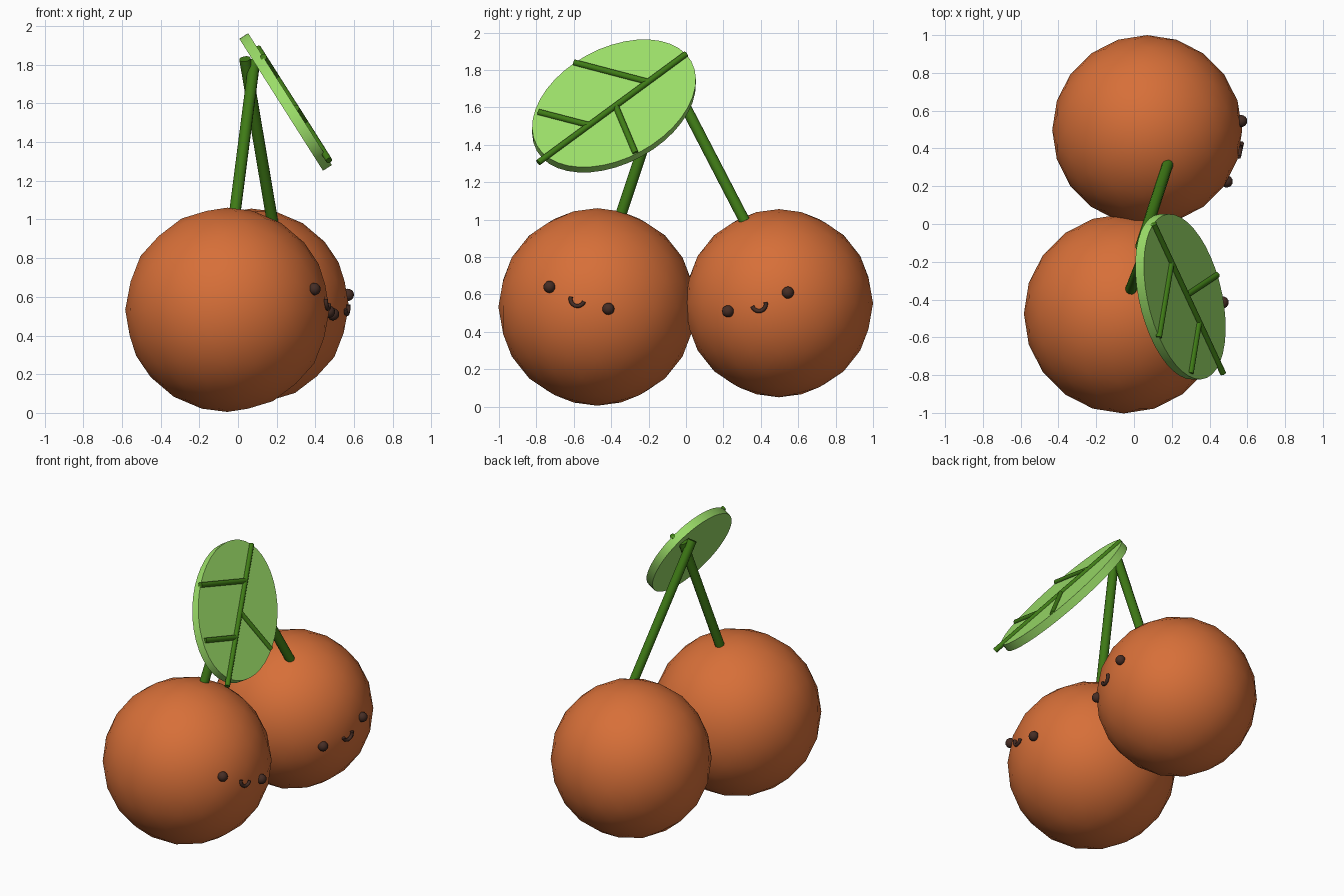
import bpy, math
from mathutils import Vector, Matrix

if "Cube" in bpy.data.objects:
    bpy.data.objects.remove(bpy.data.objects["Cube"])


def material(name, rgb):
    m = bpy.data.materials.new(name)
    m.diffuse_color = (*rgb, 1)
    m.use_nodes = True
    m.node_tree.nodes["Principled BSDF"].inputs["Base Color"].default_value = m.diffuse_color
    return m


ORANGE = material("fruit skin", (0.68, 0.16, 0.04))
LEAF = material("leaf green", (0.33, 0.73, 0.14))
STEM = material("stem green", (0.05, 0.20, 0.008))
BROWN = material("face brown", (0.06, 0.026, 0.018))


def finish(name, mat):
    o = bpy.context.object
    o.name = name
    o.data.materials.append(mat)
    bpy.ops.object.shade_smooth_by_angle(angle=math.radians(40))
    return o


def rod(name, a, b, radius, sides=12):
    """Cylinder running from a to b."""
    a, b = Vector(a), Vector(b)
    d = b - a
    bpy.ops.mesh.primitive_cylinder_add(
        vertices=sides, radius=radius, depth=d.length, location=(a + b) / 2,
        rotation=d.to_track_quat('Z', 'Y').to_euler())
    return finish(name, STEM)


def on_fruit(centre, radius, y, z):
    """Point on the +x side of a fruit at the given y and z."""
    dy, dz = y - centre[1], z - centre[2]
    return Vector((centre[0] + math.sqrt(radius**2 - dy * dy - dz * dz), y, z))


def cherry(name, centre, radius, eyes, mouth, roll):
    # round fruit
    bpy.ops.mesh.primitive_ico_sphere_add(subdivisions=3, radius=radius, location=centre)
    finish(name + "_fruit", ORANGE)
    # bead eyes
    for i, (y, z) in enumerate(eyes):
        bpy.ops.mesh.primitive_uv_sphere_add(
            segments=16, ring_count=10, radius=0.032,
            location=on_fruit(centre, radius, y, z))
        finish(f"{name}_eye_{i + 1}", BROWN)
    # smile: half ring lying on the skin
    curve = bpy.data.curves.new(name + "_smile", 'CURVE')
    curve.dimensions = '3D'
    curve.bevel_depth = 0.011
    curve.bevel_resolution = 2
    curve.use_fill_caps = True
    n = 13
    spline = curve.splines.new('POLY')
    spline.points.add(n - 1)
    for i, p in enumerate(spline.points):
        t = math.pi + math.pi * i / (n - 1) + math.radians(roll)
        y, z = mouth[0] + 0.037 * math.cos(t), mouth[1] + 0.037 * math.sin(t)
        p.co = (*on_fruit(centre, radius + 0.003, y, z), 1)
    curve.materials.append(BROWN)
    bpy.context.collection.objects.link(bpy.data.objects.new(name + "_smile", curve))


cherry("front_cherry", (-0.055, -0.475, 0.533), 0.528,
       [(-0.73, 0.64), (-0.415, 0.523)], (-0.58, 0.575), -20)
cherry("back_cherry", (0.07, 0.497, 0.553), 0.503,
       [(0.225, 0.51), (0.545, 0.61)], (0.39, 0.548), 17)

# stems meeting under the leaf
rod("front_stem", (-0.022, -0.36, 0.99), (0.085, -0.085, 1.82), 0.03)
rod("back_stem", (0.178, 0.315, 0.99), (0.036, -0.12, 1.83), 0.03)

# leaf: thin oval disc, local x along its midrib
normal = Vector((0.845, 0, 0.536)).normalized()
up = Vector((-normal.z, 0, normal.x))
tilt = math.radians(39)
long_axis = Vector((0, 1, 0)) * math.cos(tilt) + up * math.sin(tilt)
short_axis = normal.cross(long_axis)
centre = Vector((0.246, -0.385, 1.6075))
bpy.ops.mesh.primitive_cylinder_add(vertices=40, radius=1, depth=0.054)
leaf = bpy.context.object
leaf.data.transform(Matrix.Diagonal((0.495, 0.332, 1, 1)))
leaf.matrix_world = Matrix.Translation(centre) @ Matrix(
    (long_axis, short_axis, normal)).transposed().to_4x4()
finish("leaf", LEAF)

# veins lying on the leaf's upper face, given by y and z
face = centre + normal * 0.028


def on_leaf(y, z):
    return Vector((face.x - (z - face.z) * normal.z / normal.x, y, z))


veins = [("midrib", (-0.79, 1.305), (0.0, 1.885)),
         ("upper_vein", (-0.60, 1.84), (-0.20, 1.735)),
         ("lower_vein", (-0.79, 1.575), (-0.52, 1.505)),
         ("side_vein", (-0.375, 1.605), (-0.27, 1.355))]
for name, a, b in veins:
    rod(name, on_leaf(*a), on_leaf(*b), 0.017, 10)
